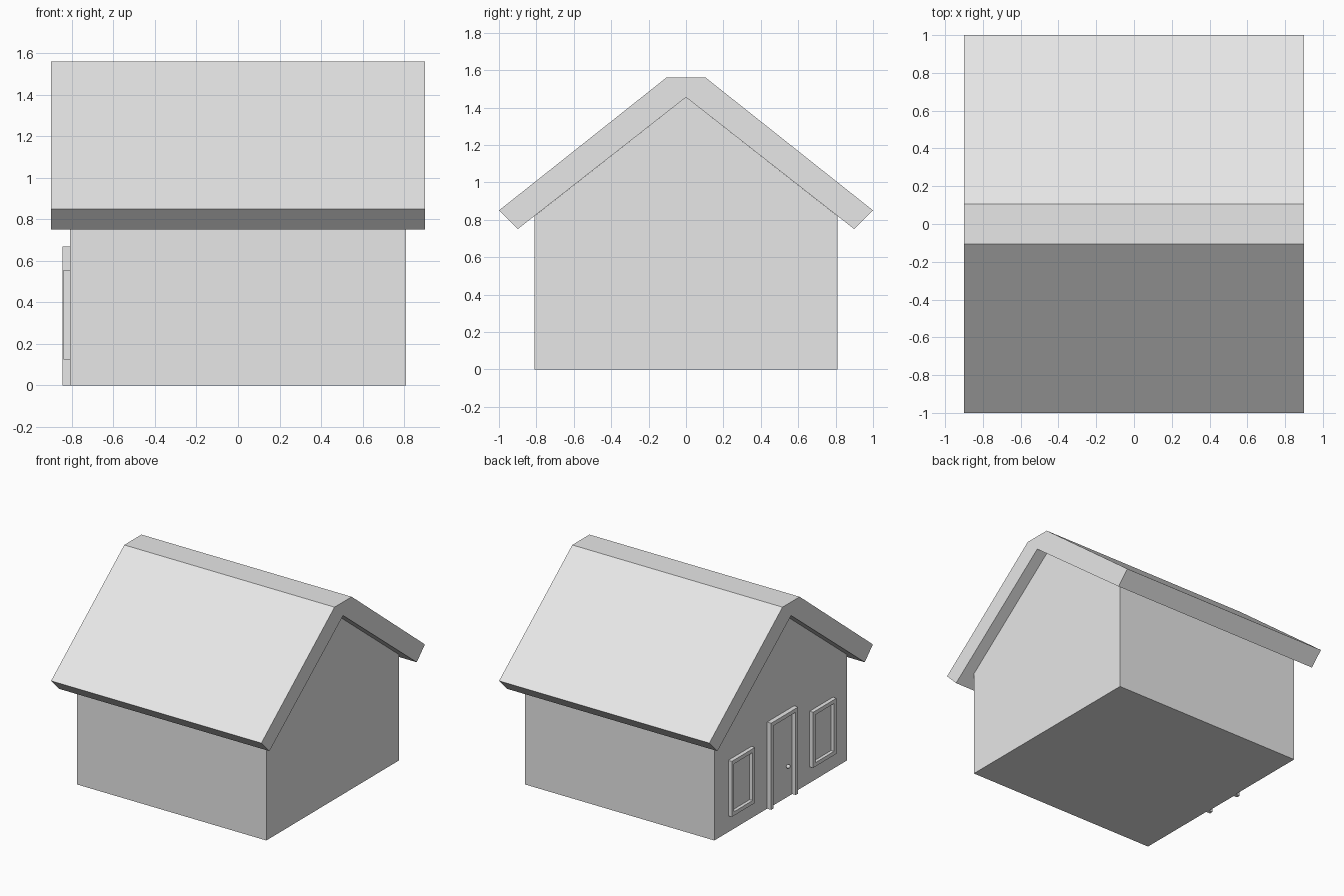
import bpy, bmesh, math

if "Cube" in bpy.data.objects:
    bpy.data.objects.remove(bpy.data.objects["Cube"])

grey = bpy.data.materials.new("plain grey")
grey.diffuse_color = (0.8, 0.8, 0.8, 1)
grey.use_nodes = True
grey.node_tree.nodes["Principled BSDF"].inputs["Base Color"].default_value = grey.diffuse_color

WALL = 0.81     # half width of the house body
APEX = 1.455    # underside of the roof at the ridge
EAVE = 0.82     # top of the side walls


def prism(name, profile, x0, x1):
    """Extrude a closed (y, z) profile along x."""
    bm = bmesh.new()
    face = bm.faces.new([bm.verts.new((x0, y, z)) for y, z in profile])
    ext = bmesh.ops.extrude_face_region(bm, geom=[face])
    moved = [v for v in ext["geom"] if isinstance(v, bmesh.types.BMVert)]
    bmesh.ops.translate(bm, verts=moved, vec=(x1 - x0, 0, 0))
    bmesh.ops.recalc_face_normals(bm, faces=bm.faces)
    mesh = bpy.data.meshes.new(name)
    bm.to_mesh(mesh)
    bm.free()
    mesh.materials.append(grey)
    obj = bpy.data.objects.new(name, mesh)
    bpy.context.collection.objects.link(obj)
    return obj


def rect(y0, y1, z0, z1):
    return [(y0, z0), (y1, z0), (y1, z1), (y0, z1)]


# House body with gable ends
prism("house_body", [(-WALL, 0), (WALL, 0), (WALL, EAVE), (0, APEX), (-WALL, EAVE)], -WALL, WALL)

# Thick pitched roof with a flat ridge and slanted eaves
prism("roof", [(-1, 0.85), (-0.9, 0.75), (0, APEX), (0.9, 0.75), (1, 0.85),
               (0.105, 1.56), (-0.105, 1.56)], -0.9, 0.9)

# Door leaf and its three-sided frame on the left gable wall
T = 0.03
H, D = 0.165, 0.67
prism("door", rect(-H + T, H - T, 0, D - T), -WALL - 0.005, -WALL)
prism("door_frame", [(-H, 0), (-H, D), (H, D), (H, 0), (H - T, 0), (H - T, D - T),
                     (-H + T, D - T), (-H + T, 0)], -WALL - 0.035, -WALL)

# Door knob
bpy.ops.mesh.primitive_uv_sphere_add(segments=16, ring_count=8, radius=0.015,
                                     location=(-WALL - 0.017, -0.07, 0.24))
knob = bpy.context.object
knob.name = "door_knob"
knob.data.materials.append(grey)
bpy.ops.object.shade_smooth_by_angle(angle=math.radians(40))

# Two windows, one either side of the door
Z0, Z1 = 0.125, 0.555
for side, y0, y1 in (("back", 0.355, 0.64), ("front", -0.64, -0.355)):
    prism(f"window_pane_{side}", rect(y0 + T, y1 - T, Z0 + T, Z1 - T), -WALL - 0.005, -WALL)
    bars = {"sill": rect(y0, y1, Z0, Z0 + T), "head": rect(y0, y1, Z1 - T, Z1),
            "jamb_a": rect(y0, y0 + T, Z0 + T, Z1 - T), "jamb_b": rect(y1 - T, y1, Z0 + T, Z1 - T)}
    for bar, profile in bars.items():
        prism(f"window_{bar}_{side}", profile, -WALL - 0.03, -WALL)
